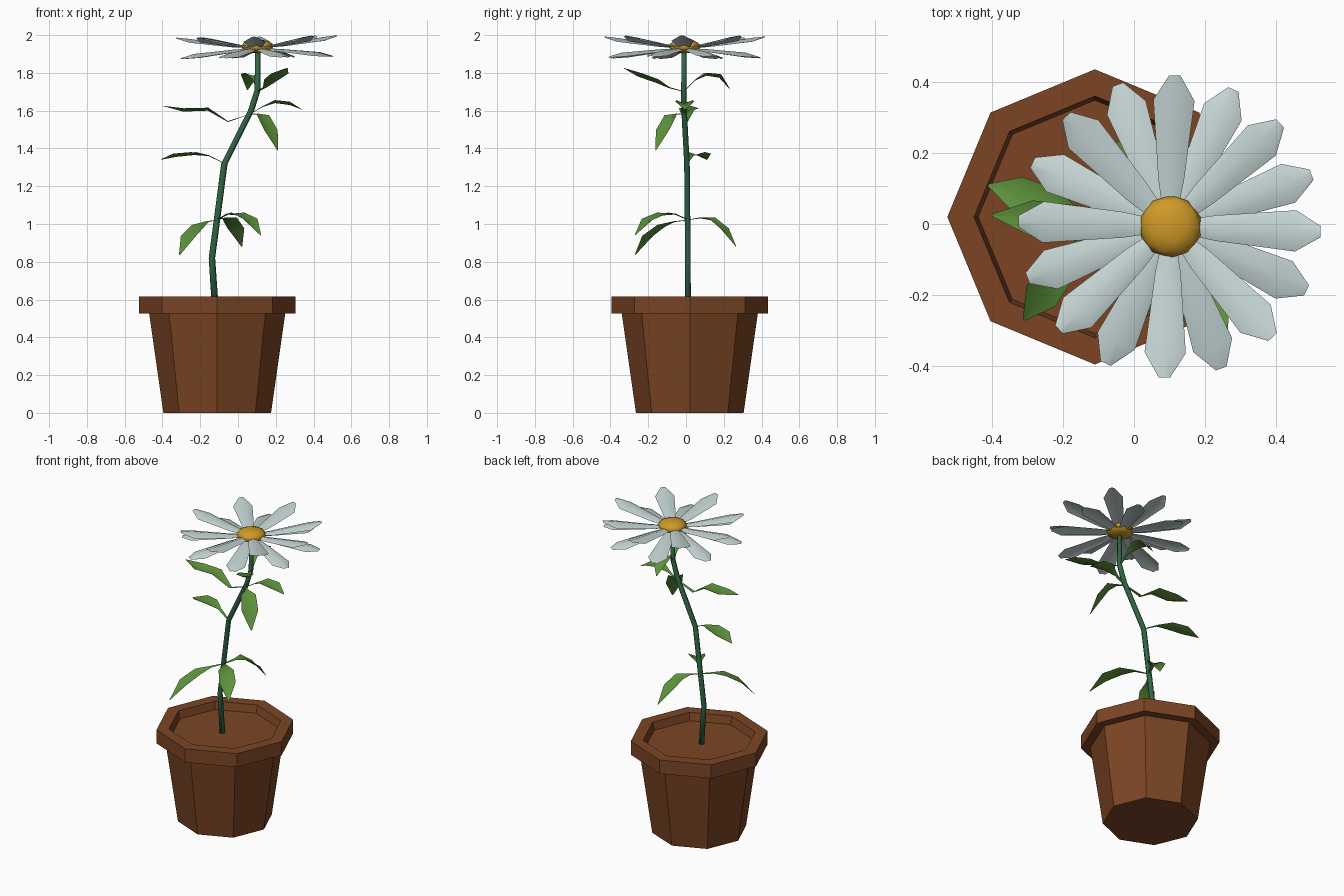
import bpy, bmesh, math
from mathutils import Vector

cube = bpy.data.objects.get("Cube")
if cube:
    bpy.data.objects.remove(cube, do_unlink=True)


def material(name, r, g, b):
    m = bpy.data.materials.new(name)
    m.use_nodes = True
    m.diffuse_color = (r, g, b, 1)
    bsdf = next(n for n in m.node_tree.nodes if n.type == 'BSDF_PRINCIPLED')
    bsdf.inputs["Base Color"].default_value = (r, g, b, 1)
    return m


TERRACOTTA = material("terracotta_brown", 0.2, 0.06, 0.018)
STEM = material("stem_green", 0.03, 0.13, 0.06)
LEAF = material("leaf_green", 0.11, 0.29, 0.045)
PETAL = material("petal_white", 0.56, 0.67, 0.66)
CENTRE = material("centre_yellow", 0.62, 0.32, 0.02)


def finish(name, bm, mat, smooth):
    bmesh.ops.remove_doubles(bm, verts=bm.verts, dist=0.0001)
    mesh = bpy.data.meshes.new(name)
    for f in bm.faces:
        f.smooth = smooth
    bm.to_mesh(mesh)
    bm.free()
    mesh.materials.append(mat)
    obj = bpy.data.objects.new(name, mesh)
    bpy.context.collection.objects.link(obj)
    return obj


def bridge(bm, rows, closed):
    """Join neighbouring rows of vertices with quads."""
    for a, b in zip(rows, rows[1:]):
        for i in range(len(a) if closed else len(a) - 1):
            j = (i + 1) % len(a)
            bm.faces.new((a[i], a[j], b[j], b[i]))


def loft(name, rings, sides, mat, smooth):
    """Horizontal rings given as (x, y, z, radius), capped at both ends."""
    bm = bmesh.new()
    rows = []
    for x, y, z, r in rings:
        angles = [math.tau * i / sides for i in range(sides)]
        rows.append([bm.verts.new((x + r * math.cos(a), y + r * math.sin(a), z))
                     for a in angles])
    bridge(bm, rows, True)
    bm.faces.new(rows[0][::-1])
    bm.faces.new(rows[-1])
    return finish(name, bm, mat, smooth)


def blade(name, path, widths, fold, mat):
    """Folded sheet along a path; positive fold lifts its edges."""
    bm = bmesh.new()
    direction = path[-1] - path[0]
    side = Vector((-direction.y, direction.x, 0)).normalized()
    rows = []
    for p, w in zip(path, widths):
        lift = Vector((0, 0, fold * w))
        rows.append([bm.verts.new(p - side * w + lift), bm.verts.new(p),
                     bm.verts.new(p + side * w + lift)])
    bridge(bm, rows, False)
    bmesh.ops.recalc_face_normals(bm, faces=bm.faces)
    if sum(f.normal.z for f in bm.faces) < 0:
        bmesh.ops.reverse_faces(bm, faces=bm.faces)
    return finish(name, bm, mat, True)


# Eight-sided pot with rim, recessed soil included
pot_profile = [(0.285, 0), (0.36, 0.525), (0.415, 0.525), (0.415, 0.615),
               (0.34, 0.615), (0.328, 0.565)]
loft("pot", [(-0.11, 0.02, z, r) for r, z in pot_profile], 8, TERRACOTTA, False)

# Bent stem
loft("stem", [(-0.12, 0.01, 0.55, 0.018), (-0.138, 0.01, 0.82, 0.017),
              (-0.072, 0.005, 1.32, 0.017), (0.069, -0.01, 1.6, 0.017),
              (0.104, -0.012, 1.71, 0.016), (0.104, -0.01, 1.93, 0.014)],
     6, STEM, True)

# Leaves: base x, y; tip x, y; heights from base to tip
LOW, MID, HIGH, TOP = (-0.11, 0.01), (-0.072, 0.005), (0.062, -0.01), (0.104, -0.012)
leaves = {
    "lower_leaf_right": (LOW, (-0.31, -0.27), (1.02, 1.01, 0.98, 0.92, 0.835)),
    "lower_leaf_back": (LOW, (0.02, 0.265), (1.02, 1.03, 1.02, 0.96, 0.88)),
    "lower_leaf_front": (LOW, (0.12, -0.27), (1.02, 1.05, 1.045, 1.01, 0.94)),
    "middle_leaf": (MID, (-0.41, 0.11), (1.32, 1.36, 1.365, 1.355, 1.34)),
    "upper_leaf_right": (HIGH, (-0.4, 0.025), (1.58, 1.54, 1.6, 1.595, 1.625)),
    "upper_leaf_left": (HIGH, (0.34, -0.005), (1.58, 1.62, 1.64, 1.63, 1.605)),
    "upper_leaf_front": (HIGH, (0.21, -0.16), (1.58, 1.58, 1.56, 1.48, 1.39)),
    "top_leaf_front": (TOP, (0.26, -0.33), (1.7, 1.72, 1.75, 1.78, 1.825)),
    "top_leaf_back": (TOP, (0.05, 0.235), (1.7, 1.76, 1.785, 1.775, 1.71)),
}
for name, (base, tip, heights) in leaves.items():
    start, end = Vector((*base, 0)), Vector((*tip, 0))
    path = [start.lerp(end, t) + Vector((0, 0, z))
            for t, z in zip((0, 0.25, 0.48, 0.76, 1), heights)]
    blade(name, path, (0.006, 0.012, 0.045, 0.05, 0.003), 0.35, LEAF)

# Two alternating rings of eight ridged petals
flower = Vector((0.1, -0.007, 0))
rings = {"upper_petal": (-2, (1.94, 1.95, 1.985, 1.993)),
         "lower_petal": (20, (1.93, 1.925, 1.905, 1.885))}
for name, (offset, heights) in rings.items():
    for i in range(8):
        a = math.radians(offset + 45 * i)
        out = Vector((math.cos(a), math.sin(a), 0))
        path = [flower + out * r + Vector((0, 0, z + 0.015 * r * out.x))
                for r, z in zip((0.03, 0.13, 0.355, 0.425), heights)]
        blade(f"{name}_{i + 1}", path, (0.018, 0.036, 0.058, 0.016), -0.35, PETAL)

# Flattened flower centre
bm = bmesh.new()
bmesh.ops.create_icosphere(bm, subdivisions=2, radius=0.088)
bmesh.ops.scale(bm, verts=bm.verts, vec=(1, 1, 0.42))
bmesh.ops.translate(bm, verts=bm.verts, vec=(0.103, -0.007, 1.94))
finish("flower_centre", bm, CENTRE, True)
